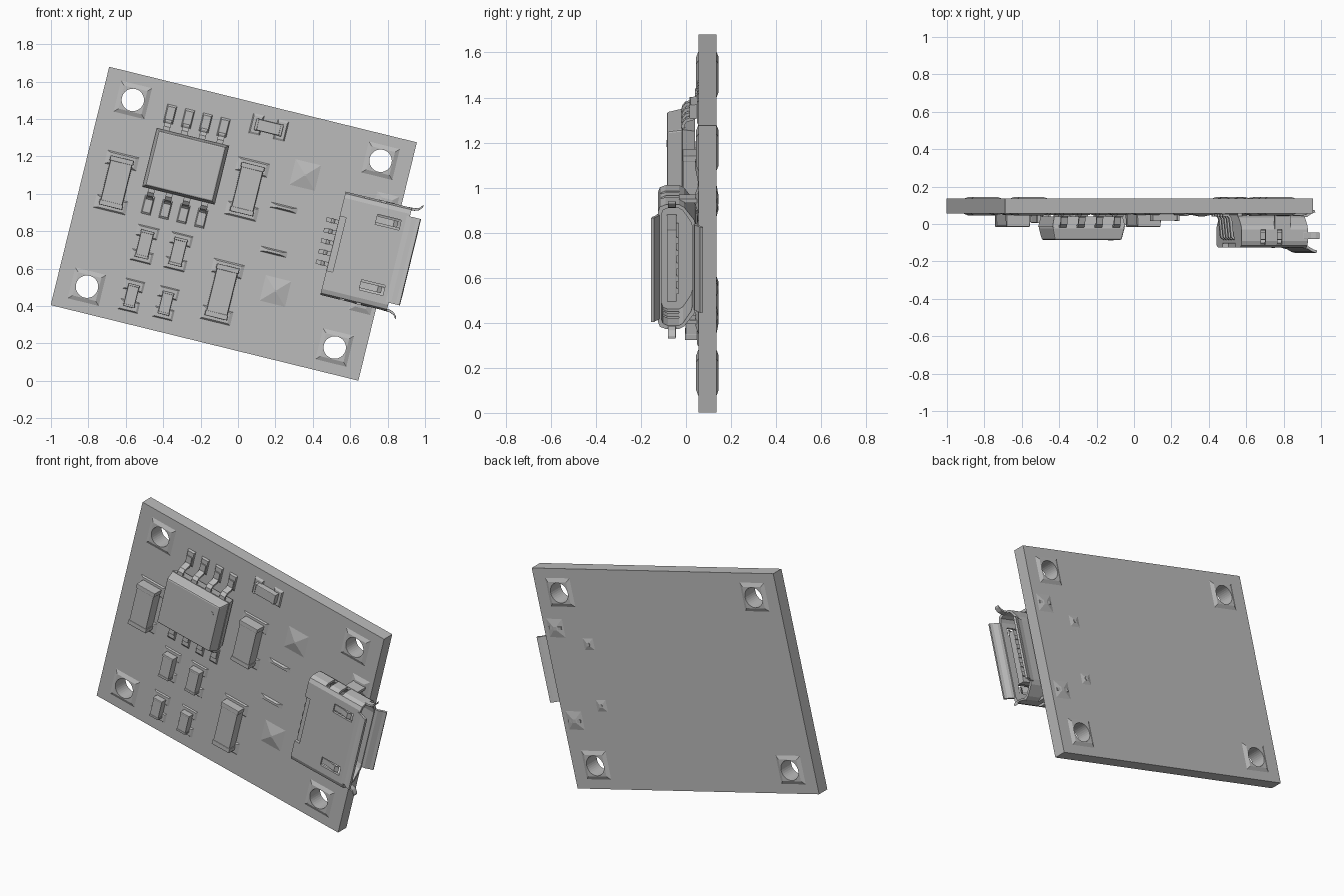
import bpy
import bmesh
from math import radians, pi, cos, sin
from mathutils import Matrix, Vector

cube = bpy.data.objects.get("Cube")
if cube:
    bpy.data.objects.remove(cube, do_unlink=True)

grey = bpy.data.materials.new("plain grey")
grey.use_nodes = True
colour = (0.5, 0.5, 0.5, 1)
grey.diffuse_color = colour
grey.node_tree.nodes["Principled BSDF"].inputs["Base Color"].default_value = colour

# Everything is built flat in board space (u, depth, v), then tilted as a whole
FRAME = Matrix.Translation((-0.0225, 0, 0.84)) @ Matrix.Rotation(radians(13.8), 4, "Y")
FRONT, BACK = 0.055, 0.135


def finish(name, bm, bevel=0.0, segments=2):
    bmesh.ops.recalc_face_normals(bm, faces=bm.faces)
    mesh = bpy.data.meshes.new(name)
    bm.to_mesh(mesh)
    bm.free()
    mesh.materials.append(grey)
    obj = bpy.data.objects.new(name, mesh)
    bpy.context.collection.objects.link(obj)
    obj.matrix_world = FRAME
    if bevel:
        mod = obj.modifiers.new("bevel", "BEVEL")
        mod.width, mod.segments = bevel, segments
    return obj


def loft(name, rings, bevel=0.0, closed=False):
    """Skin a list of equal-length rings of points, capping the ends."""
    bm = bmesh.new()
    loops = [[bm.verts.new(p) for p in ring] for ring in rings]
    n = len(loops[0])
    for a, b in zip(loops, loops[1:]):
        for i in range(n):
            j = (i + 1) % n
            bm.faces.new((a[i], a[j], b[j], b[i]))
    bm.faces.new(loops[0])
    bm.faces.new(loops[-1])
    return finish(name, bm, bevel)


def block(name, u, v, w, h, y0, y1, taper=1.0, bevel=0.0):
    """Box centred on (u, v) from depth y0 to y1; taper scales its y1 face."""
    def ring(y, s):
        return [(u + a * w * s / 2, y, v + b * h * s / 2)
                for a, b in ((-1, -1), (1, -1), (1, 1), (-1, 1))]
    return loft(name, [ring(y0, 1), ring(y1, taper)], bevel)


def disc(name, u, v, r, y0, y1, sides=32, taper=1.0):
    def ring(y, s):
        return [(u + s * cos(2 * pi * i / sides), y, v + s * sin(2 * pi * i / sides))
                for i in range(sides)]
    return loft(name, [ring(y0, r), ring(y1, r * taper)])


def strip(name, path, thick, centre, width, along="u"):
    """Bent sheet following (distance, depth) points along u or v."""
    pts = [Vector(p) for p in path]
    rings = []
    for i, p in enumerate(pts):
        d = (pts[min(i + 1, len(pts) - 1)] - pts[max(i - 1, 0)]).normalized()
        n = Vector((-d.y, d.x)) * thick / 2
        ring = []
        for q, side in ((p + n, -1), (p + n, 1), (p - n, 1), (p - n, -1)):
            c = centre + side * width / 2
            ring.append((q.x, q.y, c) if along == "u" else (c, q.y, q.x))
        rings.append(ring)
    return loft(name, rings)


def cut(obj, cutters):
    for c in cutters:
        c.hide_render = True
        c.hide_viewport = True
        mod = obj.modifiers.new("cut", "BOOLEAN")
        mod.operation, mod.object = "DIFFERENCE", c


# Board with four drilled corners and raised solder pads
board = block("board", 0, 0, 1.694, 1.312, FRONT, BACK)
for i, (a, b) in enumerate(((-1, -1), (1, -1), (1, 1), (-1, 1))):
    u, v = a * 0.682, b * 0.514
    drill = disc("hole_cutter_%d" % i, u, v, 0.06, -0.2, 0.4)
    cut(board, [drill])
    for side, y, out in (("front", FRONT, -0.01), ("back", BACK, 0.01)):
        cut(block("hole_pad_%s_%d" % (side, i), u, v, 0.17, 0.17, y, y + out, 0.75), [drill])

# Bare solder pads on the front
for i, (u, v) in enumerate(((0.309, 0.344), (0.302, -0.296))):
    block("solder_mound_%d" % i, u, v, 0.14, 0.14, FRONT, FRONT - 0.016, 0.08)
for i, (u, v) in enumerate(((0.239, 0.146), (0.242, -0.095))):
    block("solder_ridge_%d" % i, u, v, 0.15, 0.028, FRONT, FRONT - 0.012, 0.5)


# Two-ended surface components with end caps and solder pads
def chip(name, u, v, w, h, top):
    block(name + "_body", u, v, w * 0.94, h * 0.96, FRONT, top + 0.003, 0.96, 0.004)
    upright = h > w
    for k in (-1, 1):
        if upright:
            cu, cv, cw, ch = u, v + k * h * 0.45, w, h * 0.1
        else:
            cu, cv, cw, ch = u + k * w * 0.45, v, w * 0.1, h
        block("%s_end_%d" % (name, k), cu, cv, cw, ch, FRONT, top, 0.97, 0.003)
        block("%s_pad_%d" % (name, k), cu, cv, cw + 0.045, ch + 0.045,
              FRONT, FRONT - 0.007, 0.8)


chip("left_capacitor", -0.662, 0.064, 0.13, 0.27, -0.015)
chip("middle_capacitor", 0.026, 0.197, 0.13, 0.27, -0.015)
chip("diode", 0.026, -0.369, 0.125, 0.285, -0.005)
chip("upper_resistor_left", -0.437, -0.221, 0.075, 0.15, 0.005)
chip("upper_resistor_right", -0.253, -0.217, 0.075, 0.15, 0.005)
chip("lower_resistor_left", -0.440, -0.504, 0.065, 0.125, 0.01)
chip("lower_resistor_right", -0.251, -0.499, 0.065, 0.125, 0.01)
chip("top_resistor", 0.059, 0.545, 0.15, 0.065, 0.015)

# Integrated circuit: tapered two-part case, orientation dimple, gull-wing leads
IU, IV = -0.323, 0.237
block("chip_case_front", IU, IV, 0.40, 0.325, -0.015, -0.085, 0.92, 0.008)
block("chip_case_back", IU, IV, 0.40, 0.325, -0.015, 0.04, 0.94)
dimple = disc("chip_dimple", IU + 0.14, IV + 0.085, 0.015, -0.084, -0.087, 20)
for i in range(4):
    u = IU + (i - 1.5) * 0.098
    for k in (-1, 1):
        path = [(IV + k * d, y) for d, y in
                ((0.14, -0.012), (0.18, -0.012), (0.195, 0.0), (0.205, 0.035),
                 (0.218, 0.047), (0.262, 0.047))]
        strip("chip_lead_%d_%d" % (i, k), path, 0.014, u, 0.036, "v")
        block("chip_pad_%d_%d" % (i, k), u, IV + k * 0.25, 0.052, 0.10,
              FRONT, FRONT - 0.007, 0.8)

# Socket shell: hollow sleeve with a narrowed side towards the board
CV = 0.025
half = [(0.25, -0.125), (0.274, -0.116), (0.284, -0.09), (0.284, -0.03),
        (0.272, -0.008), (0.215, 0.036), (0.185, 0.045)]
outline = half + [(-a, y) for a, y in reversed(half)]


def section(u, sv=1.0, sy=1.0):
    return [(u, -0.04 + (y + 0.04) * sy, CV + a * sv) for a, y in outline]


shell = loft("socket_shell", [section(0.54), section(0.905),
                              section(0.905, 0.945, 0.82), section(0.60, 0.945, 0.82)])
openings = []
for k in (-1, 1):
    v = CV + k * 0.18
    openings.append(block("window_cutter_%d" % k, 0.80, v, 0.13, 0.055, -0.14, -0.10))
    strip("latch_spring_%d" % k, [(0.735, -0.112), (0.79, -0.114), (0.83, -0.125),
                                  (0.85, -0.115)], 0.008, v, 0.036)
    for i, u in enumerate((0.66, 0.75)):
        openings.append(block("slot_cutter_%d_%d" % (k, i), u, CV + k * 0.28,
                              0.025, 0.05, -0.11, -0.03))
# Notch in the rear edge above the contacts
openings.append(block("rear_notch_cutter", 0.55, CV, 0.05, 0.30, -0.16, -0.06))
cut(shell, openings)

# Socket mouth: flared lips on all four sides
strip("front_lip", [(0.89, -0.121), (0.92, -0.128), (0.945, -0.143), (0.965, -0.148)],
      0.014, CV, 0.475)
strip("back_lip", [(0.89, 0.040), (0.92, 0.045), (0.945, 0.062), (0.965, 0.069)],
      0.014, CV, 0.39)
for k in (-1, 1):
    ear = [(0.88, 0.277), (0.92, 0.278), (0.945, 0.287), (0.962, 0.308)]
    loft("side_ear_%d" % k, [[(u, y, CV + k * (d + t)) for y, t in
                              ((-0.08, -0.006), (-0.045, -0.006), (-0.045, 0.008), (-0.08, 0.008))]
                             for u, d in ear], 0.003)

# Tongue with contacts inside the mouth
block("tongue", 0.74, CV, 0.29, 0.33, -0.085, -0.042, bevel=0.004)
for i in range(5):
    v = CV + (i - 2) * 0.058
    block("contact_%d" % i, 0.75, v, 0.278, 0.026, -0.042, -0.034)
    strip("rear_lead_%d" % i, [(0.59, -0.085), (0.55, -0.085), (0.528, -0.07), (0.518, 0.03),
                               (0.505, 0.046), (0.475, 0.046)], 0.014, v, 0.024)
block("rear_housing", 0.57, CV, 0.06, 0.34, -0.105, 0.05, bevel=0.005)

# Shell legs, locating pegs and their solder on the back
for k in (-1, 1):
    block("shell_leg_%d" % k, 0.765, CV + k * 0.277, 0.085, 0.018, -0.03, BACK + 0.008)
    block("leg_pad_%d" % k, 0.765, CV + k * 0.275, 0.12, 0.10, FRONT, FRONT - 0.012, 0.5)
    block("leg_back_pad_%d" % k, 0.765, CV + k * 0.275, 0.11, 0.11, BACK, BACK + 0.01, 0.2)
    block("peg_back_pad_%d" % k, 0.556, CV + k * 0.183, 0.07, 0.07, BACK, BACK + 0.007, 0.3)
    disc("peg_%d" % k, 0.556, CV + k * 0.183, 0.014, 0.0, BACK + 0.01, 16, 0.8)
